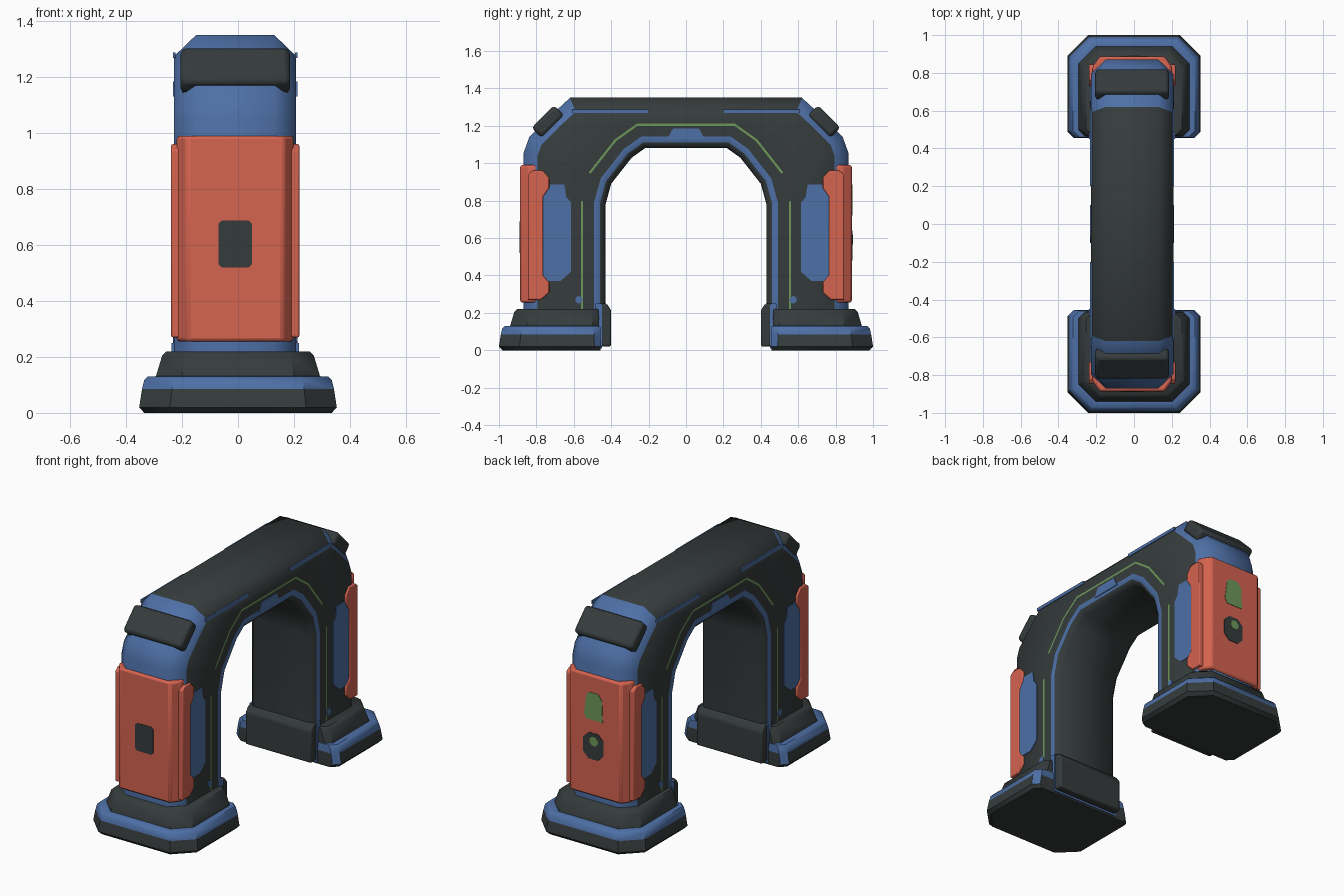
import bpy, bmesh, math
from mathutils import Vector

if "Cube" in bpy.data.objects:
    bpy.data.objects.remove(bpy.data.objects["Cube"])

def material(name, c):
    m = bpy.data.materials.new(name)
    m.diffuse_color = (*c, 1)
    m.use_nodes = True
    m.node_tree.nodes["Principled BSDF"].inputs["Base Color"].default_value = m.diffuse_color
    return m

DARK, BLUE, RED, GREEN = 0, 1, 2, 3
MATS = [material("charcoal", (0.036, 0.044, 0.044)), material("steel blue", (0.075, 0.16, 0.38)),
        material("coral red", (0.66, 0.125, 0.08)), material("leaf green", (0.155, 0.31, 0.10))]
CX = -0.01  # the arch sits a touch left of the feet

def finish(name, bm, bevel=0.0, angle=35):
    bmesh.ops.recalc_face_normals(bm, faces=bm.faces)
    me = bpy.data.meshes.new(name)
    bm.to_mesh(me)
    bm.free()
    for m in MATS:
        me.materials.append(m)
    ob = bpy.data.objects.new(name, me)
    bpy.context.collection.objects.link(ob)
    bpy.ops.object.select_all(action='DESELECT')
    ob.select_set(True)
    bpy.context.view_layer.objects.active = ob
    if bevel:
        b = ob.modifiers.new("bevel", 'BEVEL')
        b.width, b.segments, b.limit_method = bevel, 2, 'ANGLE'
        b.angle_limit = math.radians(30)
    bpy.ops.object.shade_smooth_by_angle(angle=math.radians(angle))
    return ob

def loft(name, rings, mat, bevel=0.0, angle=35, cap=DARK):
    """Skin closed rings; mat(i, j) gives the colour of face j between rings i and i+1."""
    bm = bmesh.new()
    vs = [[bm.verts.new(p) for p in r] for r in rings]
    n = len(rings[0])
    for i in range(len(vs) - 1):
        for j in range(n):
            k = (j + 1) % n
            f = bm.faces.new((vs[i][j], vs[i][k], vs[i + 1][k], vs[i + 1][j]))
            f.material_index = mat(i, j)
    for r in (vs[0], vs[-1]):
        bm.faces.new(r).material_index = cap
    return finish(name, bm, bevel, angle)

def prism_x(name, prof, x0, x1, mat, bevel=0.0):   # yz profile pushed along x
    return loft(name, [[(x, y, z) for y, z in prof] for x in (x0, x1)], lambda i, j: mat, bevel, cap=mat)

def prism_z(name, prof, z0, z1, mat, bevel=0.0):   # xy profile pushed along z
    return loft(name, [[(x, y, z) for x, y in prof] for z in (z0, z1)], lambda i, j: mat, bevel, cap=mat)

def prism_y(name, prof, y0, y1, mat, bevel=0.0):   # xz profile pushed along y
    return loft(name, [[(x, y, z) for x, z in prof] for y in (y0, y1)], lambda i, j: mat, bevel, cap=mat)

def rect(a0, a1, b0, b1, c=0.0):
    if not c:
        return [(a0, b0), (a1, b0), (a1, b1), (a0, b1)]
    return [(a0 + c, b0), (a1 - c, b0), (a1, b0 + c), (a1, b1 - c),
            (a1 - c, b1), (a0 + c, b1), (a0, b1 - c), (a0, b0 + c)]

def offset(path, d):
    """Shift an open path sideways (to its left) with mitred corners."""
    pts = [Vector(p) for p in path]
    out = []
    for i, p in enumerate(pts):
        a = (p - pts[i - 1]).normalized() if i else (pts[1] - p).normalized()
        b = (pts[i + 1] - p).normalized() if i < len(pts) - 1 else a
        na, nb = Vector((-a.y, a.x)), Vector((-b.y, b.x))
        n = (na + nb).normalized()
        out.append(p + n * d / n.dot(na))
    return out

# Arch: chamfered section swept between an outer and an inner outline
outer = [(-0.87, 0.05), (-0.87, 1.05), (-0.838, 1.14), (-0.715, 1.262), (-0.62, 1.35)]
inner = [(-0.43, 0.05), (-0.43, 0.78), (-0.40, 0.89), (-0.29, 1.03), (-0.22, 1.08)]
mirror = lambda p: p + [(-y, z) for y, z in reversed(p)]
outer, inner = mirror(outer), mirror(inner)
HALF = 0.218
rails = [(outer, 0.14), (offset(outer, -0.075), HALF),
         (offset(inner, 0.132), HALF), (offset(inner, 0.12), HALF),
         (offset(inner, 0.062), HALF), (offset(inner, 0.03), HALF), (inner, 0.19)]
rings = []
for i in range(len(outer)):
    right = [(CX + x, r[i][0], r[i][1]) for r, x in rails]
    left = [(CX - x, r[i][0], r[i][1]) for r, x in reversed(rails)]
    rings.append(right + left)
side_mats = [BLUE, DARK, GREEN, DARK, BLUE, DARK]
ring_mats = side_mats + [DARK] + side_mats[::-1] + [BLUE]
TOP = len(outer) // 2 - 1

def arch_colour(i, j):
    if i == TOP and j in (0, 12, 13):
        return DARK                       # plain top of the beam
    if ring_mats[j] == GREEN and i in (1, 7):
        return DARK                       # the green line is broken
    return ring_mats[j]

loft("arch_body", rings, arch_colour, angle=48)

# Thin trim on both flanks
for sx in (-1, 1):
    side = "right" if sx > 0 else "left"
    xa, xb = CX + sx * (HALF - 0.005), CX + sx * (HALF + 0.004)
    prism_x(f"{side}_keystone_tab", [(-0.10, 1.13), (0.10, 1.13), (0.07, 1.185), (-0.07, 1.185)], xa, xb, BLUE)
    for sy in (-1, 1):
        end = side + ("_back" if sy > 0 else "_front")
        panel = [(0.78, 0.37), (0.67, 0.37), (0.615, 0.42), (0.615, 0.79), (0.64, 0.82), (0.65, 0.885), (0.78, 0.885)]
        prism_x(f"{end}_side_panel", [(sy * y, z) for y, z in panel], xa, xb, BLUE)
        prism_x(f"{end}_beam_line", rect(sy * 0.20, sy * 0.61, 1.268, 1.288), xa, xb, BLUE)
        dot = [(sy * 0.573 + 0.02 * math.cos(a * math.pi / 4), 0.27 + 0.02 * math.sin(a * math.pi / 4)) for a in range(8)]
        prism_x(f"{end}_side_rivet", dot, xa, xb, BLUE)
        # Red flap wrapping the flank of the leg cover
        flap = [(0.845, 0.27), (0.775, 0.27), (0.73, 0.31), (0.73, 0.36), (0.765, 0.40),
                (0.765, 0.82), (0.73, 0.87), (0.73, 0.92), (0.765, 0.96), (0.82, 0.96), (0.845, 0.94)]
        prism_x(f"{end}_cover_flap", [(sy * y, z) for y, z in flap], CX + sx * 0.16, CX + sx * 0.229, RED, 0.006)

def foot_ring(sy, z, d):
    hx, y1, y0, c, e = 0.353 - d, 1.0 - d, 0.455 + 0.15 * d, 0.11 - 0.3 * d, 0.035
    pts = [(hx - e, y0), (hx, y0 + e), (hx, y1 - c), (hx - c, y1)]
    pts += [(-x, y) for x, y in reversed(pts)]
    return [(x, sy * y, z) for x, y in pts]

for sy in (-1, 1):
    end = "back" if sy > 0 else "front"
    # Stepped foot with a blue band; its inner corners are blue too
    levels = [(0.0, 0.018), (0.02, 0.0), (0.085, 0.010), (0.118, 0.018), (0.13, 0.03),
              (0.131, 0.06), (0.205, 0.082), (0.22, 0.098)]
    loft(f"{end}_foot", [foot_ring(sy, z, d) for z, d in levels],
         lambda i, j: BLUE if i in (2, 3, 4) or (i == 1 and j in (0, 6)) else DARK, angle=40)
    # Liner shoe on the inner side of the leg
    shoe = [(0.40, 0.02), (0.40, 0.215), (0.425, 0.25), (0.455, 0.25), (0.455, 0.02)]
    prism_x(f"{end}_liner_shoe", [(sy * y, z) for y, z in shoe], CX - 0.222, CX + 0.222, DARK, 0.01)
    prism_x(f"{end}_liner_shoe_band", rect(sy * 0.45, sy * 0.485, 0.01, 0.25), CX - 0.228, CX + 0.228, BLUE)
    # Red leg cover
    cov = [(0.209, 0.75), (0.209, 0.835), (0.172, 0.887)]
    cov += [(-x, y) for x, y in reversed(cov)]
    prism_z(f"{end}_leg_cover", [(CX + x, sy * y) for x, y in cov], 0.255, 0.99, RED, 0.012)
    # Tilted bumper pad on the outer corner
    t, n = Vector((0.7071, 0.7071)), Vector((-0.7071, 0.7071))
    c = Vector((-0.738, 1.222))
    prof = [c + t * a * 0.085 + n * b * 0.04 for a, b in ((-1, -1), (1, -1), (1, 1), (-1, 1))]
    prism_x(f"{end}_corner_pad", [(-sy * p.x, p.y) for p in prof], CX - 0.196, CX + 0.196, DARK, 0.02)

# Badges on the covers: one dark plate in front; a light and a sensor behind
prism_y("front_cover_plate", rect(-0.07, 0.05, 0.52, 0.688, 0.012), -0.880, -0.890, DARK)
prism_y("back_cover_light", [(-0.06, 0.72), (0.05, 0.72), (0.065, 0.75), (0.05, 0.865), (0.03, 0.885),
                             (-0.03, 0.885), (-0.055, 0.85)], 0.880, 0.890, GREEN)
prism_y("back_cover_sensor", rect(-0.065, 0.07, 0.48, 0.64, 0.035), 0.880, 0.890, DARK)
prism_y("back_sensor_dot", rect(-0.03, 0.025, 0.565, 0.62, 0.016), 0.884, 0.893, GREEN)
